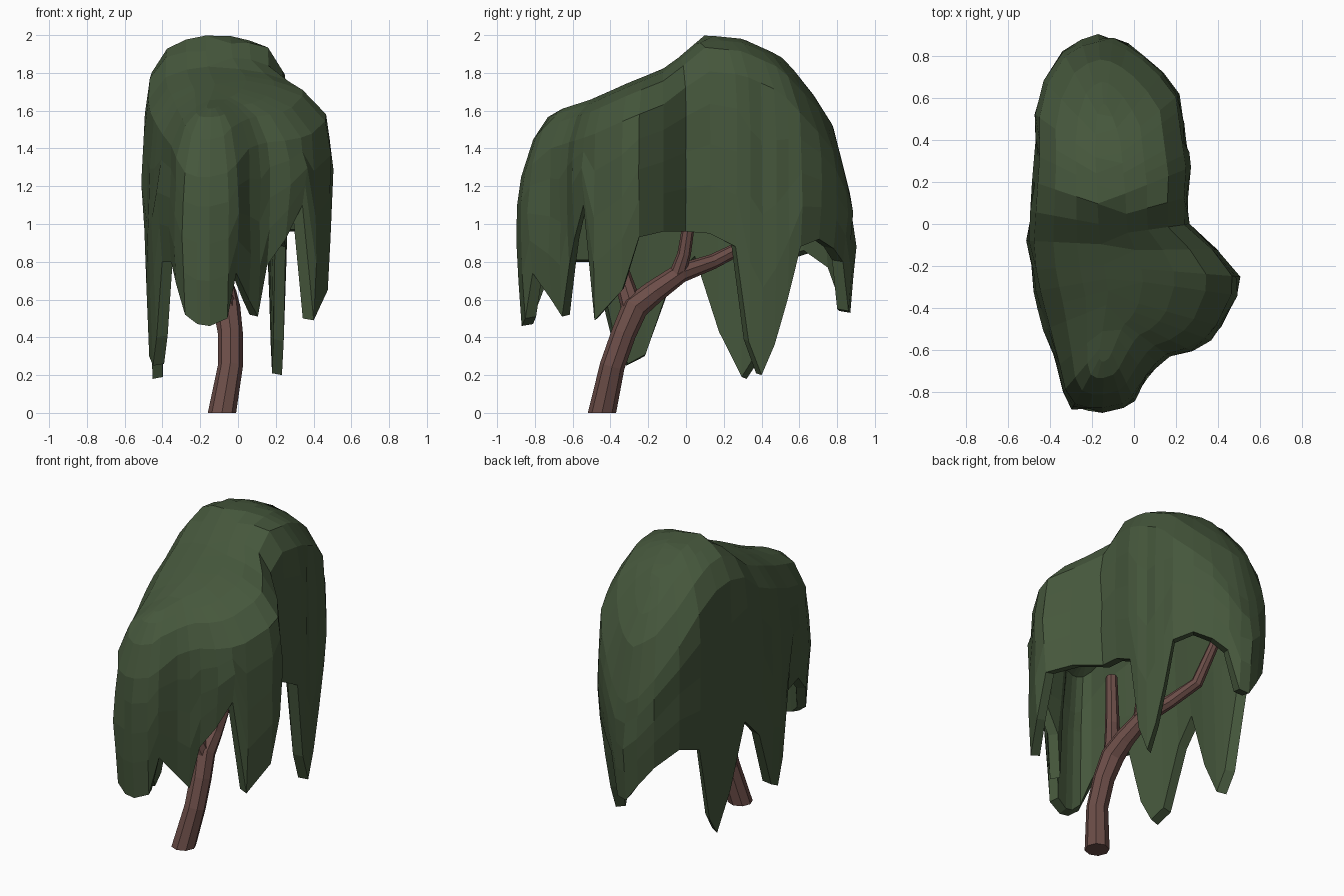
import bpy, bmesh, random
from mathutils import Vector
from math import cos, sin, tau

if "Cube" in bpy.data.objects:
    bpy.data.objects.remove(bpy.data.objects["Cube"])

random.seed(4)


def material(name, rgb):
    m = bpy.data.materials.new(name)
    m.diffuse_color = (*rgb, 1)
    m.use_nodes = True
    m.node_tree.nodes["Principled BSDF"].inputs["Base Color"].default_value = m.diffuse_color
    return m


def finish(name, bm, mat):
    bmesh.ops.recalc_face_normals(bm, faces=bm.faces)
    me = bpy.data.meshes.new(name)
    bm.to_mesh(me)
    bm.free()
    me.materials.append(mat)
    ob = bpy.data.objects.new(name, me)
    bpy.context.collection.objects.link(ob)


def skin(name, rings, mat):
    """Closed mesh from a stack of equal rings, ends capped."""
    bm = bmesh.new()
    vs = [[bm.verts.new(p) for p in r] for r in rings]
    n = len(vs[0])
    for a, b in zip(vs, vs[1:]):
        for i in range(n):
            j = (i + 1) % n
            bm.faces.new((a[i], a[j], b[j], b[i]))
    caps = [bm.faces.new(vs[0]), bm.faces.new(vs[-1])]
    bmesh.ops.triangulate(bm, faces=caps)
    finish(name, bm, mat)


def tube(name, pts, mat, sides=8, flat_base=False):
    """Tapered limb through (x, y, z, radius) points."""
    c = [Vector(p[:3]) for p in pts]
    rings = []
    for i, p in enumerate(pts):
        t = (c[min(i + 1, len(c) - 1)] - c[max(i - 1, 0)]).normalized()
        if i == 0 and flat_base:
            t = Vector((0, 0, 1))
        u = (Vector((1, 0, 0)) - t * t.x).normalized()
        v = t.cross(u)
        rings.append([c[i] + p[3] * (u * cos(tau * k / sides) + v * sin(tau * k / sides))
                      for k in range(sides)])
    skin(name, rings, mat)


def interp(table, y):
    for (a, va), (b, vb) in zip(table, table[1:]):
        if y <= b:
            s = max(0, (y - a) / (b - a))
            return va + (vb - va) * s
    return table[-1][1]


leaf = material("leaf_green", (0.06, 0.095, 0.045))
bark = material("bark_brown", (0.15, 0.075, 0.065))

# Canopy plan outline with the height of the hanging hem: x, y, z
HEM = [(-.15, -.89, .46), (-.05, -.87, .5), (0, -.83, .74), (.07, -.73, .6), (.12, -.67, .51),
       (.17, -.63, .78), (.27, -.6, .92), (.36, -.55, 1.1), (.42, -.49, .49), (.495, -.34, .65),
       (.5, -.25, .93), (.4, -.12, .96), (.26, 0, .96), (.26, .13, .95), (.27, .27, .88),
       (.26, .34, .38), (.25, .41, .2), (.24, .48, .36), (.23, .55, .6), (.22, .62, .88),
       (.14, .72, .92), (.05, .8, .87), (-.03, .85, .8), (-.1, .88, .54), (-.17, .89, .53),
       (-.25, .87, .64), (-.34, .82, .76), (-.43, .68, .85), (-.47, .52, .8), (-.47, .41, .3),
       (-.47, .33, .18), (-.48, .2, .42), (-.49, .06, .82), (-.5, -.08, .68), (-.49, -.22, .3),
       (-.47, -.32, .25), (-.45, -.4, .4), (-.42, -.5, .8), (-.37, -.68, .8), (-.34, -.8, .68),
       (-.29, -.87, .52), (-.22, -.89, .47)]
# Ridge height and ridge x along y
CREST = [(-.89, 1.42), (-.75, 1.58), (-.5, 1.66), (-.3, 1.75), (-.1, 1.83), (.1, 2.0),
         (.3, 1.98), (.5, 1.89), (.65, 1.73), (.77, 1.6), (.89, 1.3)]
SPINE = [(-.6, -.14), (-.3, -.05), (0, -.1), (.5, -.14)]

columns = []
for x, y, z in HEM:
    edge = Vector((x, y, 0))
    sy = -.05 + y * .62
    hub = Vector((interp(SPINE, sy), sy, 0))
    inward = (hub - edge).normalized()

    def at(f, height):
        p = edge.lerp(hub, f)
        p.z = height
        return p

    def crown(f, drop):
        p = edge.lerp(hub, f)
        p.z = interp(CREST, p.y) - drop
        return p

    shoulder = crown(.06, .19)
    jit = lambda: random.uniform(-.014, .014)
    col = [
        # hollow inside, from the roof down to the hem
        crown(.82, .2), crown(.5, .22),
        edge + inward * .12 + Vector((0, 0, shoulder.z - .12)),
        edge + inward * .1 + Vector((0, 0, max(1.02, z + .04))),
        edge + inward * .08 + Vector((0, 0, z + .01)),
        # hem, outer walls and crown
        edge + inward * .02 + Vector((0, 0, z)),
        at(.01, z + (shoulder.z - z) * .3),
        at(0, z + (shoulder.z - z) * .55) + inward * jit(),
        at(.02, z + (shoulder.z - z) * .8) + inward * jit(),
        shoulder, crown(.28, .065), crown(.55, .02), crown(.82, 0)]
    columns.append(col)
skin("canopy", list(zip(*columns)), leaf)

# Trunk and its branches, running up inside the canopy
tube("trunk", [(-.085, -.445, 0, .075), (-.04, -.39, .25, .066), (-.04, -.33, .42, .066),
               (-.06, -.27, .56, .072), (-.07, -.17, .64, .062), (-.1, -.03, .74, .052),
               (-.17, .14, .8, .04), (-.24, .3, .88, .037), (-.27, .44, 1.12, .03)],
     bark, flat_base=True)
tube("front_branch", [(-.06, -.28, .54, .06), (-.1, -.32, .67, .05), (-.15, -.38, .85, .044),
                      (-.16, -.4, 1.2, .035)], bark)
tube("upper_branch", [(-.09, -.05, .72, .045), (-.07, -.01, .84, .036), (-.05, .03, 1.1, .03)],
     bark)
